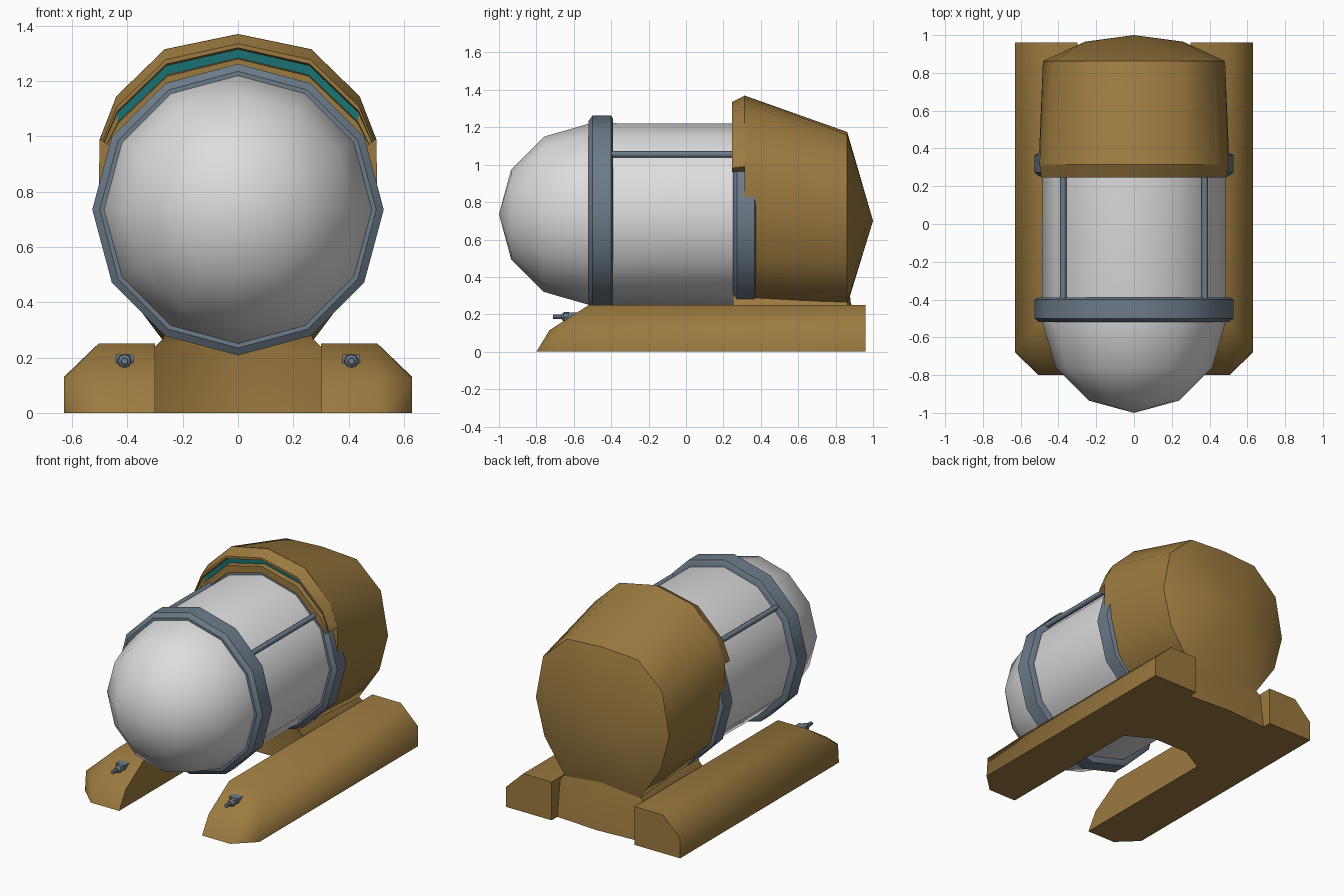
import bpy, bmesh, math

if "Cube" in bpy.data.objects:
    bpy.data.objects.remove(bpy.data.objects["Cube"])


def material(name, rgb):
    m = bpy.data.materials.new(name)
    m.diffuse_color = (*rgb, 1)
    m.use_nodes = True
    m.node_tree.nodes["Principled BSDF"].inputs["Base Color"].default_value = m.diffuse_color
    return m


GOLD = material("ochre gold", (0.33, 0.195, 0.05))
WHITE = material("pale grey", (0.72, 0.72, 0.72))
SLATE = material("slate blue grey", (0.15, 0.20, 0.25))
TEAL = material("teal glass", (0.01, 0.17, 0.17))


def finish(bm, name, mats, angle=50):
    bmesh.ops.recalc_face_normals(bm, faces=bm.faces)
    me = bpy.data.meshes.new(name)
    bm.to_mesh(me)
    bm.free()
    ob = bpy.data.objects.new(name, me)
    bpy.context.collection.objects.link(ob)
    for m in mats:
        me.materials.append(m)
    bpy.ops.object.select_all(action='DESELECT')
    ob.select_set(True)
    bpy.context.view_layer.objects.active = ob
    bpy.ops.object.shade_smooth_by_angle(angle=math.radians(angle))
    return ob


def lathe(name, profile, mat, x=0, z=0.735, n=12, angle=50):
    """Revolve (y, radius) pairs around a line along y."""
    bm = bmesh.new()
    rings = []
    for y, r in profile:
        if r == 0:
            rings.append([bm.verts.new((x, y, z))] * n)
        else:
            rings.append([bm.verts.new((x + r * math.sin(2 * math.pi * i / n), y,
                                        z + r * math.cos(2 * math.pi * i / n))) for i in range(n)])
    for a, b in zip(rings, rings[1:]):
        for i in range(n):
            j = (i + 1) % n
            bm.faces.new(list(dict.fromkeys((a[i], a[j], b[j], b[i]))))
    return finish(bm, name, [mat], angle)


def hull(name, pts, mat, angle=50):
    """Convex solid around a few corner points."""
    bm = bmesh.new()
    for p in pts:
        bm.verts.new(p)
    r = bmesh.ops.convex_hull(bm, input=bm.verts)
    junk = {g for g in r["geom_interior"] + r["geom_unused"] if isinstance(g, bmesh.types.BMVert)}
    bmesh.ops.delete(bm, geom=list(junk), context='VERTS')
    bmesh.ops.dissolve_limit(bm, angle_limit=0.02, verts=bm.verts, edges=bm.edges)
    return finish(bm, name, [mat], angle)


def both(half):
    """Mirror (x, z) points that start on the centre line."""
    return [(-x, z) for x, z in reversed(half) if x > 0] + list(half)


# Capsule body with domed nose
lathe("capsule_body", [(-1, 0), (-0.935, 0.24), (-0.76, 0.415), (-0.51, 0.487),
                       (0.32, 0.485), (0.32, 0)], WHITE)

# Front and rear collars
for name, y0, y1 in (("front_collar", -0.52, -0.39), ("rear_collar", 0.252, 0.375)):
    lathe(name, [(y0, 0.47), (y0, 0.50), (y0 + 0.02, 0.527), (y1 - 0.01, 0.527),
                 (y1, 0.51), (y1, 0.47)], SLATE, angle=35)

# Handrails
for s, side in ((-1, "left"), (1, "right")):
    lathe(side + "_handrail", [(-0.41, 0), (-0.41, 0.017), (0.27, 0.017), (0.27, 0)],
          SLATE, x=s * 0.375, z=1.055, n=8)

# Rear hull: sections along y, closed by a short bent spine at the back
upper = [(0, 1.37), (0.265, 1.315), (0.44, 1.145), (0.5, 0.99)]
lower = [(0.505, 0.74), (0.44, 0.485), (0.255, 0.28), (0, 0.25)]
rim = [(0, 1.175), (0.255, 1.16), (0.43, 1.0), (0.482, 0.72), (0.42, 0.48), (0.27, 0.26), (0, 0.25)]
pts = [(x, 0.312, z) for x, z in both(upper + lower[:-1]) + [lower[-1]]]
pts += [(x, 0.862, z) for x, z in both(rim)]
pts += [(x, y, 0.7) for x, y in ((-0.26, 0.965), (0, 1.0), (0.26, 0.965))]
hull("rear_hull", pts, GOLD)

# Hood front with recessed window strip
inner = [(0, 1.235), (0.25, 1.17), (0.43, 1.0), (0.46, 0.96)]
outs, ins = both(upper), both(inner)
bm = bmesh.new()
rows = []
for t, y in ((0, 0.314), (0.26, 0.245), (0.37, 0.245), (0.41, 0.275),
             (0.64, 0.275), (0.67, 0.245), (1, 0.245), (1, 0.314)):
    row = []
    for i, ((ox, oz), (ix, iz)) in enumerate(zip(outs, ins)):
        yy = 0.245 if y == 0.275 and i in (0, 6) else y
        row.append(bm.verts.new((ox + (ix - ox) * t, yy, oz + (iz - oz) * t)))
    rows.append(row)
for k, (a, b) in enumerate(zip(rows, rows[1:])):
    for i in range(6):
        f = bm.faces.new((a[i], a[i + 1], b[i + 1], b[i]))
        f.material_index = 1 if k == 3 and 1 <= i <= 4 else 0
for i in (0, 6):
    bm.faces.new([r[i] for r in rows])
finish(bm, "hood_front", [GOLD, TEAL], 35)

# Skids with sloped noses, and a small thruster nozzle on each
for s, side in ((-1, "left"), (1, "right")):
    skid = [(0.30, -0.8, 0), (0.505, -0.8, 0), (0.63, -0.68, 0), (0.63, 0.96, 0), (0.30, 0.96, 0),
            (0.30, -0.73, 0.115), (0.505, -0.73, 0.115), (0.63, -0.67, 0.125), (0.63, 0.96, 0.13),
            (0.30, -0.52, 0.25), (0.505, -0.52, 0.25), (0.505, 0.96, 0.25), (0.30, 0.96, 0.25)]
    hull(side + "_skid", [(s * x, y, z) for x, y, z in skid], GOLD)
    lathe(side + "_nozzle", [(-0.71, 0), (-0.71, 0.012), (-0.665, 0.013), (-0.655, 0.024),
                             (-0.63, 0.026), (-0.615, 0.018), (-0.56, 0.018), (-0.56, 0)],
          SLATE, x=s * 0.41, z=0.187, n=8, angle=35)
    hull(side + "_nozzle_mount", [(s * 0.41 + dx, y, 0.187 + dz) for dx in (-0.032, 0.032)
                                  for dz in (-0.024, 0.024) for y in (-0.63, -0.56)], SLATE, 30)

# Base block joining the skids under the rear hull
plan = [(-0.31, 0.25), (-0.13, 0.35), (0.13, 0.35), (0.31, 0.25), (0.31, 0.9), (0, 0.92), (-0.31, 0.9)]
bm = bmesh.new()
levels = [[bm.verts.new((x * k, y if y < 0.5 else y - d, z)) for x, y in plan]
          for z, k, d in ((0, 1, 0), (0.23, 1, 0.03), (0.27, 0.87, 0.04), (0.36, 0.8, 0.05))]
for a, b in zip(levels, levels[1:]):
    for i in range(7):
        j = (i + 1) % 7
        bm.faces.new((a[i], a[j], b[j], b[i]))
bm.faces.new(levels[0])
bm.faces.new(levels[-1])
finish(bm, "base_block", [GOLD])
